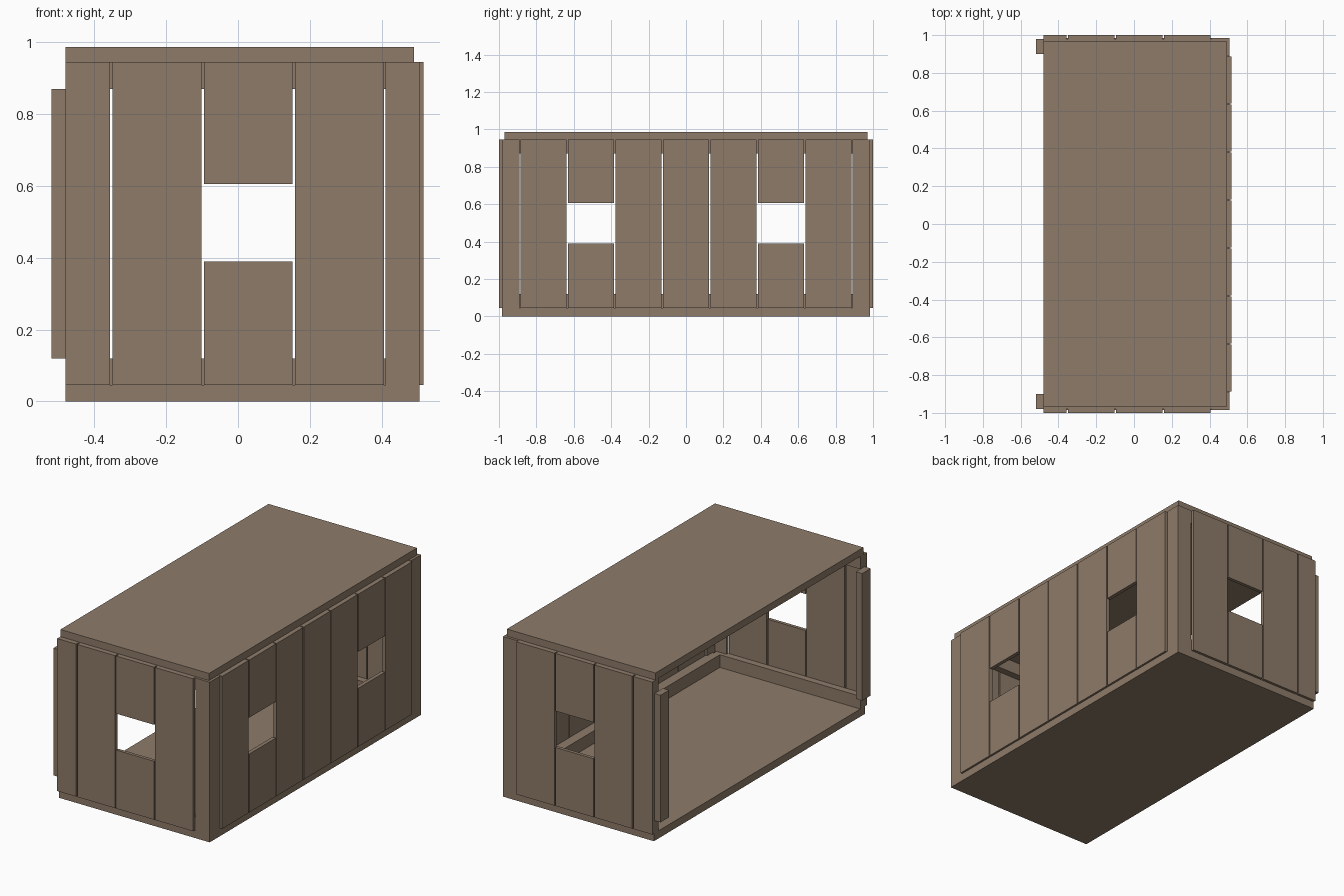
import bpy

default = bpy.data.objects.get("Cube")
if default:
    bpy.data.objects.remove(default)

wood = bpy.data.materials.new("brown_wood")
wood.use_nodes = True
WOOD = (0.27, 0.198, 0.142, 1)
wood.diffuse_color = WOOD
wood.node_tree.nodes["Principled BSDF"].inputs["Base Color"].default_value = WOOD

FACES = [(0, 2, 3, 1), (4, 5, 7, 6), (0, 1, 5, 4), (2, 6, 7, 3), (0, 4, 6, 2), (1, 3, 7, 5)]


def box(name, xs, ys, zs):
    """Flat-sided board spanning the given ranges."""
    xs, ys, zs = sorted(xs), sorted(ys), sorted(zs)
    verts = [(x, y, z) for z in zs for y in ys for x in xs]
    mesh = bpy.data.meshes.new(name)
    mesh.from_pydata(verts, [], FACES)
    mesh.materials.append(wood)
    obj = bpy.data.objects.new(name, mesh)
    bpy.context.collection.objects.link(obj)
    return obj


WALL = (0.045, 0.945)
LOW, HIGH = (0.045, 0.12), (0.87, 0.945)
SILL, LINTEL = 0.39, 0.605
STEP, WIDTH = 0.254, 0.247


def plank_heights(has_window):
    return [(WALL[0], SILL), (LINTEL, WALL[1])] if has_window else [WALL]


# Floor and roof slabs
box("floor", (-0.48, 0.505), (-0.985, 0.985), (0, 0.045))
box("roof", (-0.48, 0.49), (-0.97, 0.97), (0.945, 0.987))

# Front and back walls, mirrored
for side, s in (("front", -1), ("back", 1)):
    outer = (s * 0.98, s * 1.0)
    box(side + "_half_plank", (-0.48, -0.357), outer, WALL)
    for i in range(3):
        x = -0.349 + i * STEP
        for zs in plank_heights(i == 1):
            box(side + "_plank", (x, x + WIDTH), outer, zs)
    for zs in (LOW, HIGH):
        box(side + "_rail", (-0.48, 0.477), (s * 0.94, s * 0.98), zs)
    # Corner boards wrap onto the long wall
    box(side + "_corner_board", (0.411, 0.505), (s * 0.965, s * 0.985), WALL)
    box(side + "_corner_return", (0.485, 0.505), (s * 0.965, s * 0.89), WALL)
    # Post beside the open side
    box(side + "_open_side_post", (-0.52, -0.48), (s * 0.9, s * 0.98), (0.12, 0.87))

# Long wall with two windows
for i in range(7):
    y = (i - 3) * STEP
    for zs in plank_heights(i in (1, 5)):
        box("long_wall_plank", (0.495, 0.517), (y - WIDTH / 2, y + WIDTH / 2), zs)
for zs in (LOW, HIGH):
    box("long_wall_rail", (0.437, 0.495), (-0.94, 0.94), zs)
